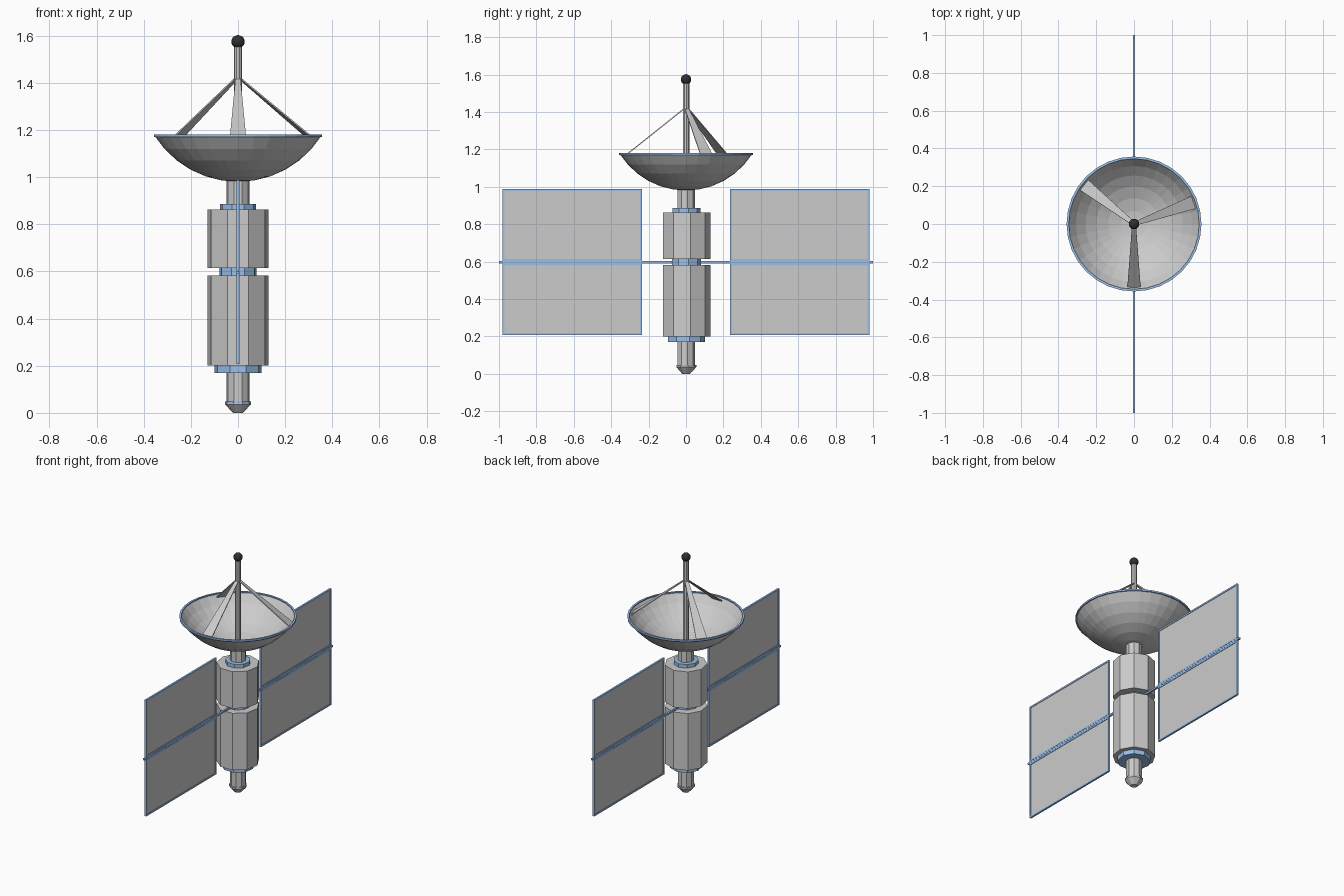
import bpy, bmesh
from math import sin, cos, radians, pi, asin
from mathutils import Vector

if "Cube" in bpy.data.objects:
    bpy.data.objects.remove(bpy.data.objects["Cube"])


def material(name, color):
    m = bpy.data.materials.new(name)
    m.diffuse_color = color
    m.use_nodes = True
    m.node_tree.nodes["Principled BSDF"].inputs["Base Color"].default_value = m.diffuse_color
    return m


BLUE = material("blue_trim", (0.33, 0.53, 0.82, 1))
BLACK = material("black", (0.03, 0.03, 0.03, 1))


def finish(name, bm, mat=None):
    bmesh.ops.remove_doubles(bm, verts=bm.verts, dist=1e-5)
    bmesh.ops.recalc_face_normals(bm, faces=bm.faces)
    me = bpy.data.meshes.new(name)
    bm.to_mesh(me)
    bm.free()
    ob = bpy.data.objects.new(name, me)
    bpy.context.collection.objects.link(ob)
    if mat:
        me.materials.append(mat)
    return ob


def lathe(name, profile, sides=9, mat=None, closed=False):
    """Revolve (radius, z) points round the z axis, first corner at +y."""
    bm = bmesh.new()
    rings = []
    for i in range(sides):
        a = pi / 2 + 2 * pi * i / sides
        rings.append([bm.verts.new((r * cos(a), r * sin(a), z)) for r, z in profile])
    n = len(profile)
    for i in range(sides):
        a, b = rings[i], rings[(i + 1) % sides]
        for j in range(n if closed else n - 1):
            k = (j + 1) % n
            bm.faces.new((a[j], b[j], b[k], a[k]))
    return finish(name, bm, mat)


def drum(name, r, z0, z1, sides=9, mat=None):
    return lathe(name, [(0, z0), (r, z0), (r, z1), (0, z1)], sides, mat)


def add_box(bm, lo, hi):
    lo, hi = Vector(lo), Vector(hi)
    for v in bmesh.ops.create_cube(bm, size=1)["verts"]:
        v.co = (lo + hi) / 2 + v.co * (hi - lo)


# Nine-sided body, core shaft and collars
drum("core_shaft", 0.049, 0.045, 0.985)
drum("lower_body", 0.131, 0.20, 0.582)
drum("upper_body", 0.131, 0.615, 0.862)
drum("bottom_collar", 0.101, 0.17, 0.20, mat=BLUE)
drum("middle_collar", 0.08, 0.582, 0.615, mat=BLUE)
drum("top_collar", 0.077, 0.862, 0.886, mat=BLUE)
lathe("bottom_nozzle", [(0, 0), (0.022, 0), (0.055, 0.036), (0.055, 0.042), (0, 0.042)])
drum("nozzle_ring", 0.055, 0.042, 0.048, mat=BLUE)

# Dish: spherical cap with thin wall, plus rim
R, ROWS = 0.4186, 6
cap = asin(0.354 / R)


def arc(radius):
    return [(radius * sin(cap * i / ROWS), 0.98 + R - radius * cos(cap * i / ROWS))
            for i in range(ROWS + 1)]


lathe("dish", arc(R) + arc(R - 0.006)[::-1], 32)
lathe("dish_rim", [(0.345, 1.169), (0.357, 1.169), (0.357, 1.18), (0.345, 1.18)],
      32, BLUE, closed=True)

# Mast and ball
drum("mast", 0.018, 0.98, 1.56, 9)
bm = bmesh.new()
bmesh.ops.create_uvsphere(bm, u_segments=16, v_segments=10, radius=0.028)
bmesh.ops.translate(bm, verts=bm.verts, vec=(0, 0, 1.574))
finish("mast_ball", bm, BLACK)

# Flat tapered struts from the mast to the dish
for n, ang in enumerate((-90, 20, 142)):
    a = radians(ang)
    out, side = Vector((cos(a), sin(a), 0)), Vector((-sin(a), cos(a), 0))
    top, end = Vector((0, 0, 1.425)), out * 0.333 + Vector((0, 0, 1.16))
    normal = (end - top).cross(side).normalized() * 0.003
    bm = bmesh.new()
    corners = [p + side * w * s + normal * t
               for p, w in ((top, 0.01), (end, 0.035)) for s in (-1, 1) for t in (-1, 1)]
    bmesh.ops.convex_hull(bm, input=[bm.verts.new(c) for c in corners])
    finish(f"dish_strut_{n + 1}", bm)

# Cross rod carrying the panels
bm = bmesh.new()
add_box(bm, (-0.006, -1, 0.590), (0.006, 1, 0.602))
finish("panel_rod", bm, BLUE)

# Four framed solar panels
Y0, Y1, F = 0.235, 0.982, 0.011
for side, s in (("right", 1), ("left", -1)):
    for level, z0, z1 in (("lower", 0.207, 0.589), ("upper", 0.603, 0.988)):
        bm = bmesh.new()
        add_box(bm, (-0.003, s * (Y0 + F), z0 + F), (0.003, s * (Y1 - F), z1 - F))
        finish(f"{level}_{side}_panel", bm)
        bm = bmesh.new()
        for ya, yb, za, zb in ((Y0, Y1, z0, z0 + F), (Y0, Y1, z1 - F, z1),
                               (Y0, Y0 + F, z0 + F, z1 - F), (Y1 - F, Y1, z0 + F, z1 - F)):
            add_box(bm, (-0.006, s * ya, za), (0.006, s * yb, zb))
        finish(f"{level}_{side}_panel_frame", bm, BLUE)
